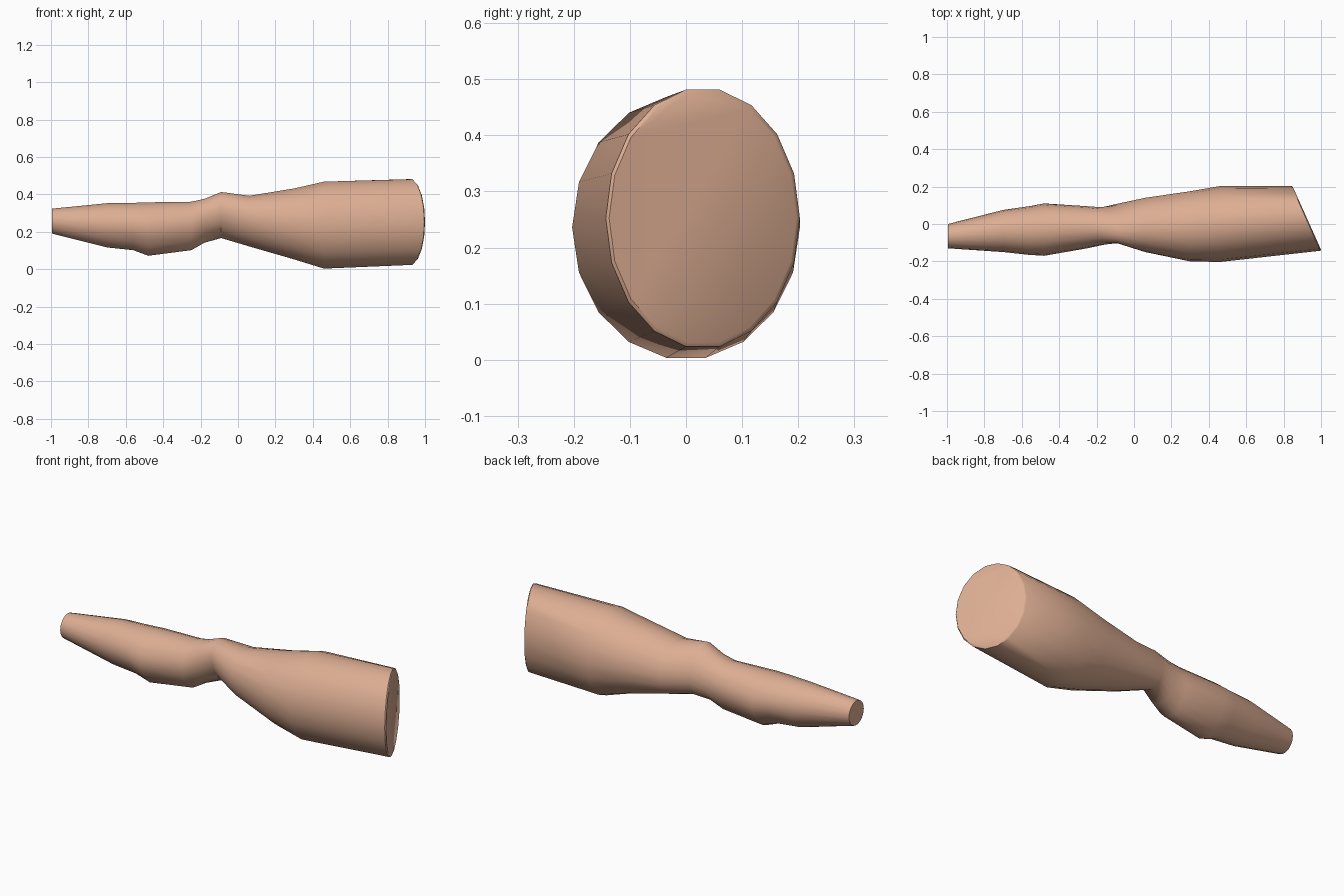
import bpy, bmesh, math

cube = bpy.data.objects.get("Cube")
if cube:
    bpy.data.objects.remove(cube)

SIDES = 18

skin = bpy.data.materials.new("skin")
skin.use_nodes = True
color = (0.72, 0.42, 0.29, 1)
skin.diffuse_color = color
skin.node_tree.nodes["Principled BSDF"].inputs["Base Color"].default_value = color

# Cross-sections from ankle to thigh:
# x, y low, y high, z low, z high, sideways shear, narrowing of the underside
SECTIONS = [
    (-0.995, -0.13, 0.0, 0.19, 0.325, 0, 0),
    (-0.70, -0.15, 0.075, 0.115, 0.355, 0, 0.1),
    (-0.56, -0.165, 0.095, 0.10, 0.357, 0, 0.2),
    (-0.48, -0.17, 0.11, 0.07, 0.36, 0, 0.25),
    (-0.25, -0.13, 0.095, 0.10, 0.363, 0, 0.1),
    (-0.18, -0.115, 0.09, 0.14, 0.378, -0.01, 0),
    (-0.09, -0.095, 0.10, 0.165, 0.415, -0.04, 0),
    (0.06, -0.15, 0.14, 0.12, 0.395, -0.02, 0),
    (0.30, -0.20, 0.175, 0.05, 0.435, 0, 0),
    (0.46, -0.203, 0.203, 0.0, 0.472, 0, 0),
]


def ring(bm, x, y0, y1, z0, z1, shear=0, narrow=0, slant=0):
    """Add one oval loop of vertices, optionally cut on a slant."""
    verts = []
    for i in range(SIDES):
        a = math.tau * i / SIDES
        c, s = math.cos(a), math.sin(a)
        width = 1 - narrow * max(0, -s)
        y = (y0 + y1) / 2 + c * width * (y1 - y0) / 2 + shear * s
        z = (z0 + z1) / 2 + s * (z1 - z0) / 2
        verts.append(bm.verts.new((x + slant * c, y, z)))
    return verts


bm = bmesh.new()
rings = [ring(bm, *section) for section in SECTIONS]

# Slanted thigh end with a narrow rounded rim
rings.append(ring(bm, 0.919, -0.143, 0.203, 0.02, 0.485, slant=-0.077))
rings.append(ring(bm, 0.925, -0.137, 0.197, 0.028, 0.477, slant=-0.075))

# Skin the loops together and close both ends
for a, b in zip(rings, rings[1:]):
    for i in range(SIDES):
        j = (i + 1) % SIDES
        bm.faces.new((a[i], a[j], b[j], b[i]))
bm.faces.new(rings[0])
bm.faces.new(rings[-1])
bmesh.ops.recalc_face_normals(bm, faces=bm.faces)

mesh = bpy.data.meshes.new("leg")
bm.to_mesh(mesh)
bm.free()
mesh.materials.append(skin)
leg = bpy.data.objects.new("leg", mesh)
bpy.context.collection.objects.link(leg)

bpy.ops.object.select_all(action="DESELECT")
leg.select_set(True)
bpy.context.view_layer.objects.active = leg
bpy.ops.object.shade_smooth_by_angle(angle=math.radians(45))
